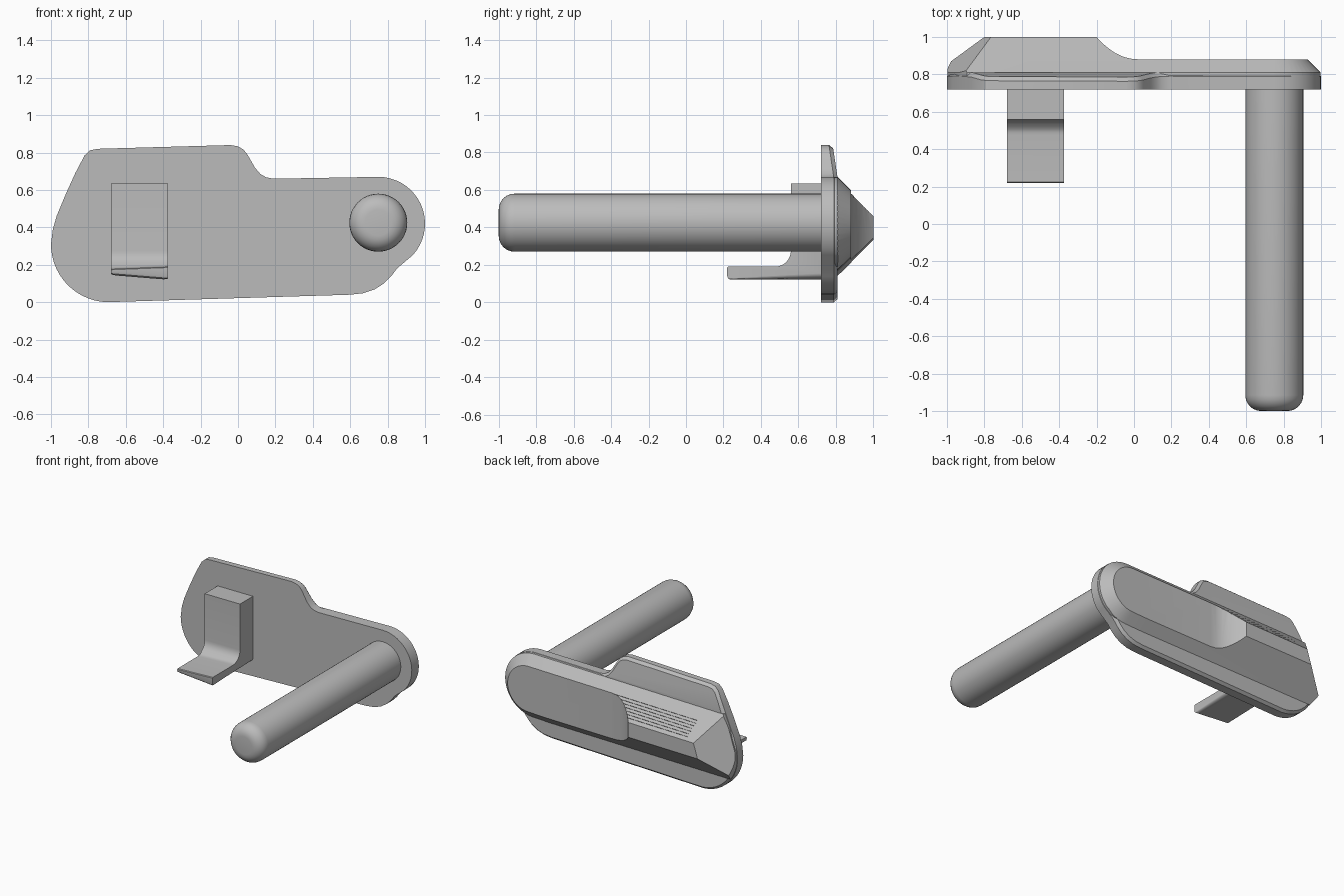
import bpy, bmesh
from math import cos, sin, radians
from mathutils import Vector

cube = bpy.data.objects.get("Cube")
if cube:
    bpy.data.objects.remove(cube)

steel = bpy.data.materials.new("grey steel")
steel.use_nodes = True
COLOUR = (0.5, 0.5, 0.5, 1)
steel.diffuse_color = COLOUR
steel.node_tree.nodes["Principled BSDF"].inputs["Base Color"].default_value = COLOUR


def arc(cx, cz, r, a0, a1, n):
    angles = [radians(a0 + (a1 - a0) * i / n) for i in range(n + 1)]
    return [(cx + r * cos(a), cz + r * sin(a)) for a in angles]


def offset(points, d):
    """Move every side of a counter-clockwise outline inward by d."""
    out = []
    for i, p in enumerate(points):
        p = Vector(p)
        a = (p - Vector(points[i - 1])).normalized()
        b = (Vector(points[(i + 1) % len(points)]) - p).normalized()
        na, nb = Vector((-a.y, a.x)), Vector((-b.y, b.x))
        out.append(tuple(p + (na + nb) * d / (1 + na.dot(nb))))
    return out


def loft(bm, rings):
    """Skin equal rings of points and cap both ends."""
    rows = [[bm.verts.new(p) for p in ring] for ring in rings]
    for r, s in zip(rows, rows[1:]):
        for i in range(len(r)):
            bm.faces.new((r[i - 1], r[i], s[i], s[i - 1]))
    bm.faces.new(rows[0])
    bm.faces.new(rows[-1])
    bmesh.ops.recalc_face_normals(bm, faces=bm.faces)


def make(name, bm):
    mesh = bpy.data.meshes.new(name)
    bm.to_mesh(mesh)
    bm.free()
    obj = bpy.data.objects.new(name, mesh)
    bpy.context.collection.objects.link(obj)
    return obj


def layers(outline_levels):
    return [[(x, y, z) for x, z in pts] for pts, y in outline_levels]


def boolean(obj, cutter, operation):
    cutter.hide_render = True
    mod = obj.modifiers.new("cut", 'BOOLEAN')
    mod.operation, mod.object, mod.solver = operation, cutter, 'EXACT'
    bpy.context.view_layer.objects.active = obj
    bpy.ops.object.modifier_apply(modifier=mod.name)
    bpy.data.objects.remove(cutter)


def finish(obj, angle=30):
    obj.data.materials.clear()
    obj.data.materials.append(steel)
    bpy.ops.object.select_all(action='DESELECT')
    obj.select_set(True)
    bpy.context.view_layer.objects.active = obj
    bpy.ops.object.shade_smooth_by_angle(angle=radians(angle))


# Lever plate outline, counter-clockwise in x and z
outline = arc(-0.69, 0.31, 0.31, 180, 268, 14)
outline += [(0.6, 0.04), (0.67, 0.048), (0.73, 0.068), (0.78, 0.1), (0.82, 0.14), (0.85, 0.18)]
outline += arc(0.75, 0.42, 0.25, -42, 90, 18)
outline += [(0.19, 0.66), (0.15, 0.668), (0.12, 0.685), (0.09, 0.72), (0.05, 0.79),
            (0.03, 0.815), (0, 0.833), (-0.04, 0.84)]
outline += [(-0.75, 0.82), (-0.79, 0.812), (-0.82, 0.785),
            (-0.87, 0.69), (-0.92, 0.58), (-0.97, 0.46), (-0.99, 0.39)]

# Plate: small rear chamfer, upper tab leaning forward
bm = bmesh.new()
loft(bm, layers([(outline, 0.72), (outline, 0.79), (offset(outline, 0.018), 0.81)]))
back = [f for f in bm.faces if f.calc_center_median().y > 0.809]
edges = {e for f in back for e in f.edges}
verts = {v for f in back for v in f.verts}
bmesh.ops.bisect_plane(bm, geom=back + list(edges) + list(verts),
                       plane_co=(0, 0, 0.66), plane_no=(0, 0, 1))
for v in bm.verts:
    if v.co.y > 0.75 and v.co.z > 0.66:
        v.co.y -= (v.co.z - 0.66) * 0.15
finish(make("lever_plate", bm))

# Thumb ridge: sloped sides, rounded at the pin end
base = [(-1.06, 0.14), (0.6, 0.166)] + arc(0.75, 0.42, 0.248, -88, 90, 24) + [(-0.905, 0.635)]
bm = bmesh.new()
loft(bm, layers([(base, 0.76), (base, 0.81), (offset(base, 0.19), 1.0)]))
ridge = make("thumb_ridge", bm)

bm = bmesh.new()
trim = offset(outline, 0.002)
loft(bm, layers([(trim, 0.7), (trim, 1.1)]))
boolean(ridge, make("outline_cutter", bm), 'INTERSECT')

# Scooped step down to the flat pin boss
scoop = [(-0.22, 1.02), (-0.2, 1), (-0.17, 0.967), (-0.135, 0.938), (-0.1, 0.914),
         (-0.06, 0.895), (-0.02, 0.884), (0.03, 0.88), (1.1, 0.88), (1.1, 1.02)]
bm = bmesh.new()
loft(bm, [[(x, y, z) for x, y in scoop] for z in (-0.1, 1)])
boolean(ridge, make("scoop_cutter", bm), 'DIFFERENCE')

# Fine grip grooves along the upper slope
bm = bmesh.new()
for i in range(7):
    y = 0.885 + i * 0.016
    tri = [(y - 0.006, 0.02), (y + 0.006, 0.02), (y, -0.006)]
    loft(bm, [[(x, py + d, 0.642 + 0.018 * (x + 0.9) - (y - 0.81) + d + (y - py))
               for py, d in tri] for x in (-0.72 + i * 0.004, 0.02)])
boolean(ridge, make("groove_cutter", bm), 'DIFFERENCE')
finish(ridge, 25)

# Pivot pin with rounded tip
rings = [(0.155, 0.74)] + [(0.07 + 0.085 * cos(radians(a)), -0.915 - 0.085 * sin(radians(a)))
                          for a in range(0, 91, 15)]
bm = bmesh.new()
loft(bm, [[(x, y, z) for x, z in arc(0.75, 0.425, r, 0, 352.5, 47)] for r, y in rings])
finish(make("pivot_pin", bm))

# Catch: upright block with a filleted shelf
hook = [(0.73, 0.12), (0.235, 0.12), (0.224, 0.128), (0.22, 0.14), (0.22, 0.185), (0.225, 0.19)]
hook += arc(0.475, 0.275, 0.085, -90, 0, 8) + [(0.56, 0.635), (0.73, 0.635)]
bm = bmesh.new()
loft(bm, [[(x, y, z) for y, z in hook] for x in (-0.68, -0.375)])
for v in bm.verts:
    if v.co.x < -0.5 and v.co.z < 0.15:
        v.co.z += 0.025
    elif v.co.x < -0.5 and v.co.z < 0.2:
        v.co.z -= 0.012
under = [e for e in bm.edges if abs(e.verts[0].co.x - e.verts[1].co.x) < 0.01
         and max(v.co.z for v in e.verts) < 0.15
         and abs(e.verts[0].co.y - e.verts[1].co.y) > 0.2]
bmesh.ops.bevel(bm, geom=under, offset=0.035, segments=5, profile=0.5, affect='EDGES')
finish(make("catch", bm))
